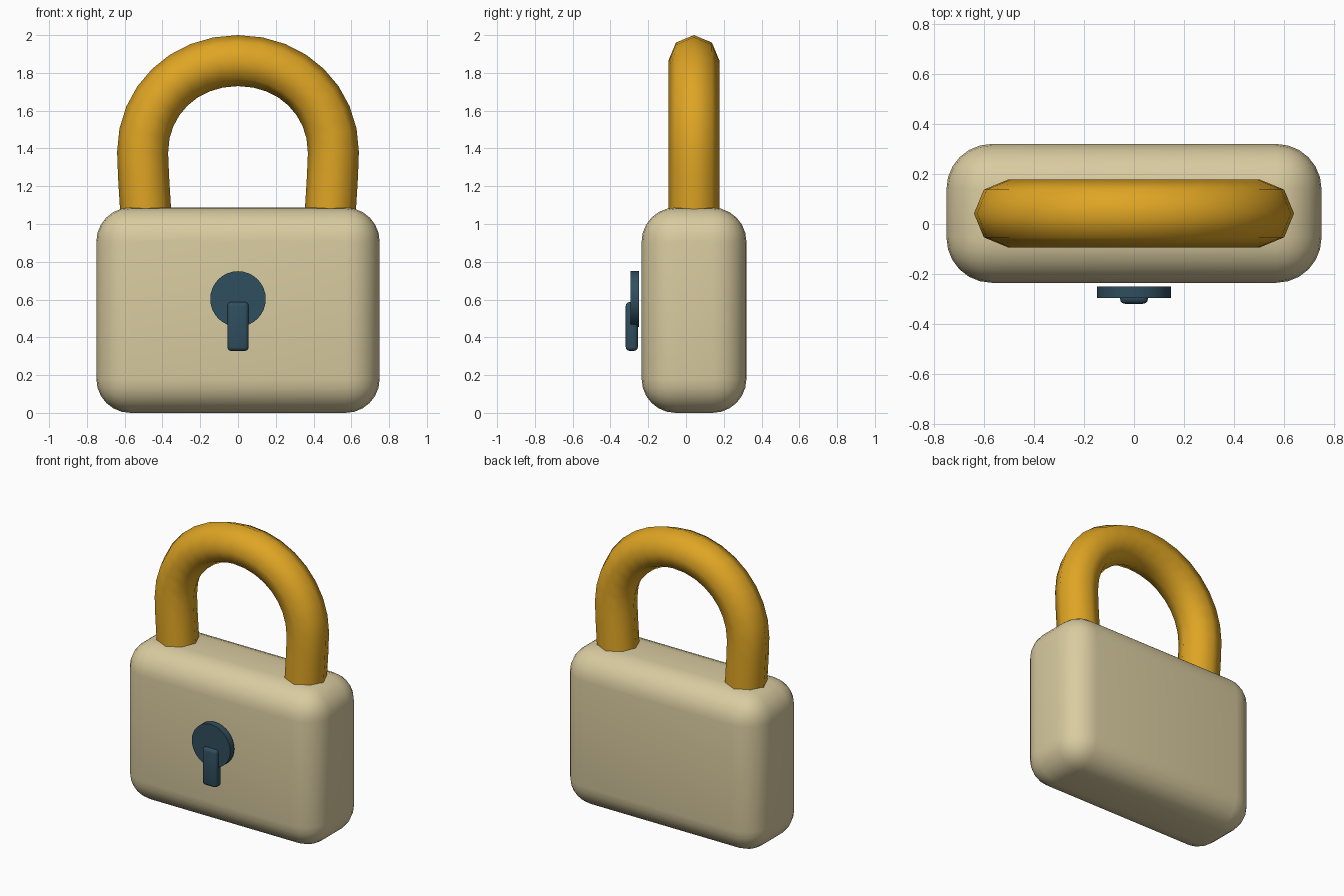
import bpy, bmesh, math
from mathutils import Vector

if "Cube" in bpy.data.objects:
    bpy.data.objects.remove(bpy.data.objects["Cube"])


def srgb(r, g, b):
    f = lambda c: c / 12.92 if c <= 0.04045 else ((c + 0.055) / 1.055) ** 2.4
    return tuple(f(v / 255) for v in (r, g, b)) + (1,)


def material(name, rgb):
    m = bpy.data.materials.new(name)
    m.diffuse_color = srgb(*rgb)
    m.use_nodes = True
    m.node_tree.nodes["Principled BSDF"].inputs["Base Color"].default_value = m.diffuse_color
    return m


tan = material("tan", (217, 203, 160))
gold = material("gold", (223, 165, 36))
slate = material("dark slate", (48, 78, 94))


def finish(bm, name, mat, angle):
    bmesh.ops.recalc_face_normals(bm, faces=bm.faces)
    me = bpy.data.meshes.new(name)
    bm.to_mesh(me)
    bm.free()
    ob = bpy.data.objects.new(name, me)
    bpy.context.collection.objects.link(ob)
    me.materials.append(mat)
    bpy.ops.object.select_all(action='DESELECT')
    ob.select_set(True)
    bpy.context.view_layer.objects.active = ob
    bpy.ops.object.shade_smooth_by_angle(angle=math.radians(angle))
    return ob


def rounded_box(name, lo, hi, radius, segments, mat):
    bm = bmesh.new()
    bmesh.ops.create_cube(bm, size=1)
    for v in bm.verts:
        v.co = [lo[i] if v.co[i] < 0 else hi[i] for i in range(3)]
    bmesh.ops.bevel(bm, geom=bm.edges[:], offset=radius, segments=segments,
                    profile=0.5, affect='EDGES')
    return finish(bm, name, mat, 40)


# Body
rounded_box("lock_body", (-0.75, -0.235, 0), (0.75, 0.32, 1.087), 0.18, 6, tan)

# Shackle: octagonal tube swept along an arch
half = [(-0.485, 1.0), (-0.492, 1.12), (-0.5, 1.25)]
p = [Vector(q) for q in ((-0.505, 1.38), (-0.505, 1.65), (-0.29, 1.865), (0, 1.865))]
for i in range(9):
    t = i / 8
    q = (1-t)**3*p[0] + 3*t*(1-t)**2*p[1] + 3*t*t*(1-t)*p[2] + t**3*p[3]
    half.append((q.x, q.y))
path = [Vector((x, 0.042, z)) for x, z in half]
path += [Vector((-c.x, c.y, c.z)) for c in reversed(path[:-1])]
bm = bmesh.new()
rings = []
for i, c in enumerate(path):
    d = (path[min(i + 1, len(path) - 1)] - path[max(i - 1, 0)]).normalized()
    out = Vector((-d.z, 0, d.x))
    rings.append([bm.verts.new(c + 0.135 * (math.cos(a) * out + math.sin(a) * Vector((0, 1, 0))))
                  for a in (k * math.pi / 4 for k in range(8))])
for a, b in zip(rings, rings[1:]):
    for k in range(8):
        bm.faces.new((a[k], a[(k + 1) % 8], b[(k + 1) % 8], b[k]))
bm.faces.new(rings[0])
bm.faces.new(rings[-1])
finish(bm, "shackle", gold, 60)

# Keyhole disc
bm = bmesh.new()
bmesh.ops.create_cone(bm, cap_ends=True, segments=32, radius1=0.147, radius2=0.147, depth=0.045)
for v in bm.verts:
    x, y, z = v.co
    v.co = (x, z - 0.2725, y + 0.603)
finish(bm, "keyhole_disc", slate, 30)

# Keyhole slot
rounded_box("keyhole_slot", (-0.056, -0.319, 0.328), (0.056, -0.255, 0.587), 0.02, 3, slate)
